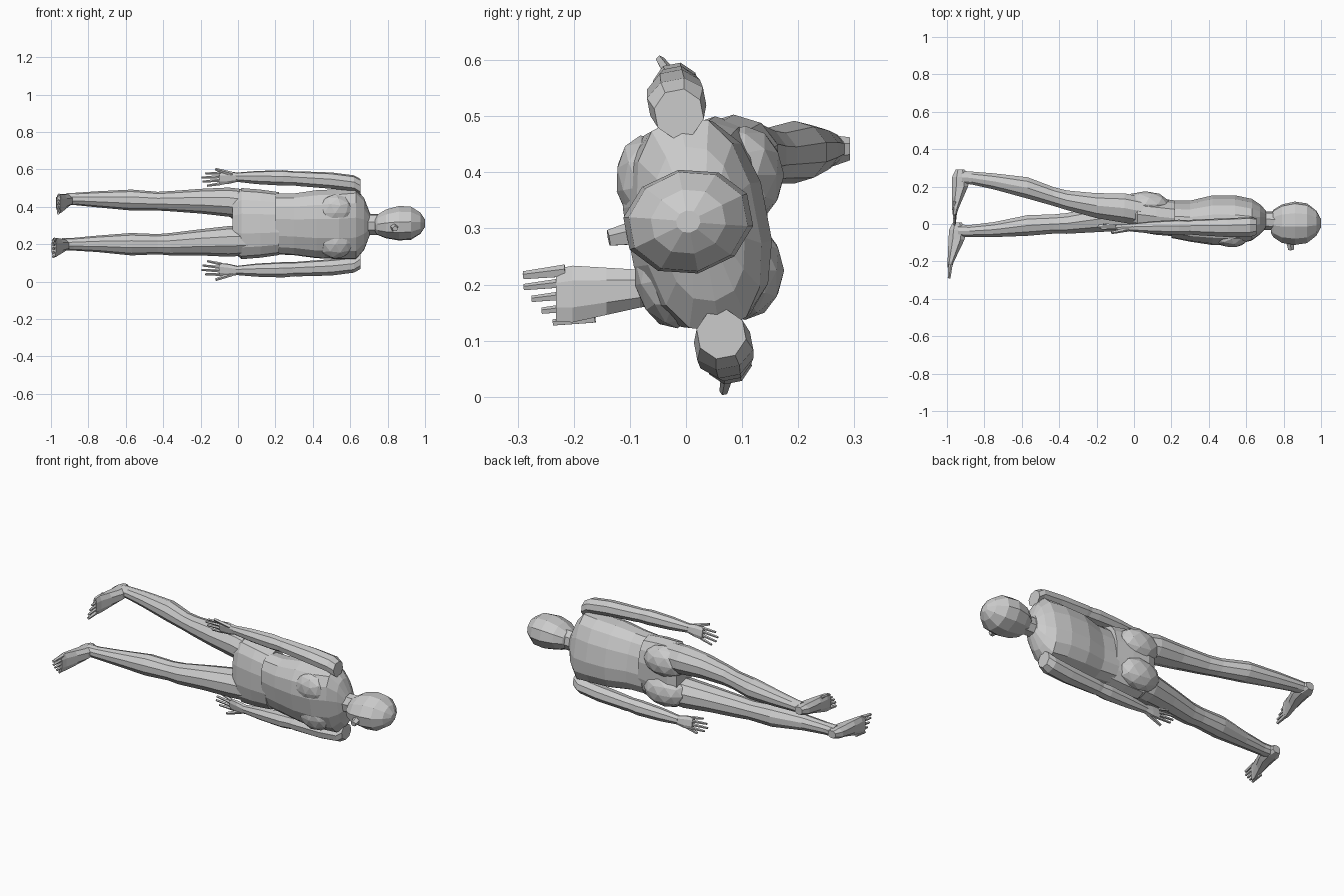
import bpy, bmesh, math
from mathutils import Vector, Matrix

# upper body is rolled a little about the long (x) axis
ROLL = Matrix.Translation((0, 0.035, 0.31)) @ Matrix.Rotation(0.19, 4, 'X')
FLAT = Matrix.Identity(4)


def finish(name, bm, mat):
    bmesh.ops.transform(bm, matrix=mat, verts=bm.verts)
    bmesh.ops.recalc_face_normals(bm, faces=bm.faces)
    me = bpy.data.meshes.new(name)
    bm.to_mesh(me)
    bm.free()
    ob = bpy.data.objects.new(name, me)
    bpy.context.collection.objects.link(ob)
    return ob


def loft(name, rings, axis='X', n=10, mat=FLAT, power=1.0):
    """Rings are (x, y, z, r1, r2); r1/r2 are y/z radii (axis X) or x/z radii (axis Y)."""
    bm = bmesh.new()
    loops = []
    for x, y, z, a, b in rings:
        loop = []
        for i in range(n):
            t = 2 * math.pi * (i + 0.5) / n
            c, s = math.cos(t), math.sin(t)
            u = a * math.copysign(abs(c) ** power, c)
            v = b * math.copysign(abs(s) ** power, s)
            p = (x, y + u, z + v) if axis == 'X' else (x + u, y, z + v)
            loop.append(bm.verts.new(p))
        loops.append(loop)
    for p, q in zip(loops, loops[1:]):
        for i in range(n):
            j = (i + 1) % n
            bm.faces.new((p[i], p[j], q[j], q[i]))
    bm.faces.new(loops[0])
    bm.faces.new(loops[-1])
    return finish(name, bm, mat)


def ball(name, centre, size, mat=FLAT):
    bm = bmesh.new()
    bmesh.ops.create_icosphere(bm, subdivisions=2, radius=1)
    m = Matrix.Translation(centre) @ Matrix.Diagonal((*size, 1))
    return finish(name, bm, mat @ m)


def digit(name, a, b, r, mat=FLAT):
    """Tapered five-sided finger or toe between two points."""
    a, b = Vector(a), Vector(b)
    d = b - a
    bm = bmesh.new()
    bmesh.ops.create_cone(bm, cap_ends=True, segments=5, radius1=r, radius2=r * 0.65, depth=d.length)
    m = Matrix.Translation((a + b) / 2) @ d.to_track_quat('Z', 'Y').to_matrix().to_4x4()
    return finish(name, bm, mat @ m)


# head, nose and neck
loft("head", [(0.732, -0.035, 0, 0.05, 0.035), (0.745, -0.033, 0, 0.075, 0.055),
              (0.79, -0.033, 0.005, 0.105, 0.078), (0.86, -0.03, 0.008, 0.118, 0.094),
              (0.925, -0.03, 0.008, 0.108, 0.09), (0.975, -0.03, 0.008, 0.068, 0.058),
              (1.0, -0.03, 0.008, 0.022, 0.02)], mat=ROLL)
digit("nose", (0.835, -0.125, 0.005), (0.84, -0.175, 0.005), 0.024, ROLL)
loft("neck", [(0.64, -0.01, 0, 0.065, 0.075), (0.70, -0.018, 0, 0.05, 0.058),
              (0.80, -0.02, 0, 0.05, 0.058)], mat=ROLL, n=8)

# torso and pelvis
loft("torso", [(0.705, -0.01, 0, 0.045, 0.06), (0.675, -0.01, 0, 0.075, 0.14),
               (0.63, -0.012, 0, 0.105, 0.195), (0.54, -0.015, 0, 0.128, 0.19),
               (0.42, -0.015, 0, 0.128, 0.185), (0.30, -0.02, 0, 0.105, 0.168),
               (0.20, -0.01, 0, 0.095, 0.165)], n=14, mat=ROLL, power=0.85)
loft("pelvis", [(0.22, 0.03, 0.31, 0.098, 0.168), (0.12, 0.04, 0.31, 0.10, 0.182),
                (0.02, 0.052, 0.31, 0.095, 0.19), (-0.03, 0.06, 0.31, 0.07, 0.15)],
     n=14, power=0.85)
for side, tag in ((1, "left"), (-1, "right")):
    ball(tag + "_chest", (0.52, -0.085, side * 0.085), (0.10, 0.06, 0.09), ROLL)
    ball(tag + "_buttock", (0.06, 0.105, 0.31 + side * 0.085), (0.13, 0.07, 0.088))

    # arm
    s = side
    loft(tag + "_upper_arm", [(0.655, -0.01, s * 0.20, 0.045, 0.045), (0.62, -0.01, s * 0.222, 0.055, 0.042),
                              (0.50, -0.01, s * 0.236, 0.052, 0.044), (0.32, -0.006, s * 0.246, 0.042, 0.04),
                              (0.28, -0.006, s * 0.248, 0.036, 0.036)], n=8, mat=ROLL)
    loft(tag + "_forearm", [(0.32, -0.006, s * 0.246, 0.036, 0.038), (0.24, -0.006, s * 0.25, 0.042, 0.042),
                            (0.10, -0.006, s * 0.252, 0.034, 0.036), (-0.01, -0.006, s * 0.254, 0.022, 0.025)],
         n=8, mat=ROLL)

    # hand: palm, four fingers, thumb
    loft(tag + "_palm", [(0.0, -0.006, s * 0.254, 0.02, 0.024), (-0.05, -0.006, s * 0.252, 0.018, 0.035),
                         (-0.10, -0.006, s * 0.248, 0.012, 0.036)], n=8, mat=ROLL, power=0.8)
    for i, length in enumerate((0.085, 0.105, 0.10, 0.075)):
        z = 0.276 - i * 0.019
        digit(f"{tag}_finger_{i + 1}", (-0.09, -0.006, s * z),
              (-0.09 - length, -0.008 + i * 0.004, s * (z - 0.002 - i * 0.004)), 0.009, ROLL)
    digit(tag + "_thumb", (-0.03, -0.012, s * 0.272), (-0.12, -0.025, s * 0.301), 0.012, ROLL)

# legs: forward (right) and trailing (left)
loft("right_leg", [(0.08, 0.045, 0.22, 0.08, 0.078), (-0.05, 0.045, 0.215, 0.085, 0.082),
                   (-0.20, 0.025, 0.21, 0.072, 0.07), (-0.36, 0.003, 0.20, 0.058, 0.06),
                   (-0.43, 0.0, 0.20, 0.054, 0.054), (-0.57, -0.008, 0.20, 0.058, 0.06),
                   (-0.75, -0.03, 0.202, 0.042, 0.044), (-0.88, -0.038, 0.20, 0.034, 0.034),
                   (-0.94, -0.036, 0.20, 0.036, 0.032)])
loft("left_leg", [(0.08, 0.06, 0.41, 0.08, 0.078), (-0.05, 0.085, 0.425, 0.083, 0.078),
                  (-0.20, 0.098, 0.43, 0.07, 0.066), (-0.36, 0.127, 0.43, 0.055, 0.054),
                  (-0.43, 0.147, 0.43, 0.053, 0.05), (-0.57, 0.193, 0.436, 0.06, 0.056),
                  (-0.75, 0.228, 0.44, 0.045, 0.043), (-0.87, 0.246, 0.442, 0.036, 0.033),
                  (-0.92, 0.25, 0.442, 0.036, 0.03)])


def foot(tag, heel, side, slope, turn):
    """Heel point, outer side sign, x drift and z drift towards the toes."""
    hx, hy, hz = heel
    rings = []
    for d, x, a, b in ((0, 0.005, 0.025, 0.022), (0.04, 0.01, 0.048, 0.032), (0.09, 0.01, 0.046, 0.036),
                       (0.15, 0.0, 0.032, 0.045), (0.21, -0.01, 0.018, 0.054), (0.24, -0.012, 0.012, 0.05)):
        rings.append((hx + x + slope * d, hy - d, hz + turn * d, a, b))
    loft(tag + "_foot", rings, 'Y', 8, power=0.85)
    for i, tip in enumerate((0.298, 0.297, 0.283, 0.265, 0.245)):
        z = hz + side * (i * 0.021 - 0.04)
        x = hx - 0.012
        digit(f"{tag}_toe_{i + 1}", (x + slope * 0.2, hy - tip + 0.075, z + turn * 0.2),
              (x + slope * 0.28, hy - tip, z + turn * 0.3), 0.012 if i == 0 else 0.0095)


foot("right", (-0.95, 0.008, 0.20), -1, -0.095, -0.08)
foot("left", (-0.935, 0.292, 0.442), 1, -0.05, -0.12)
